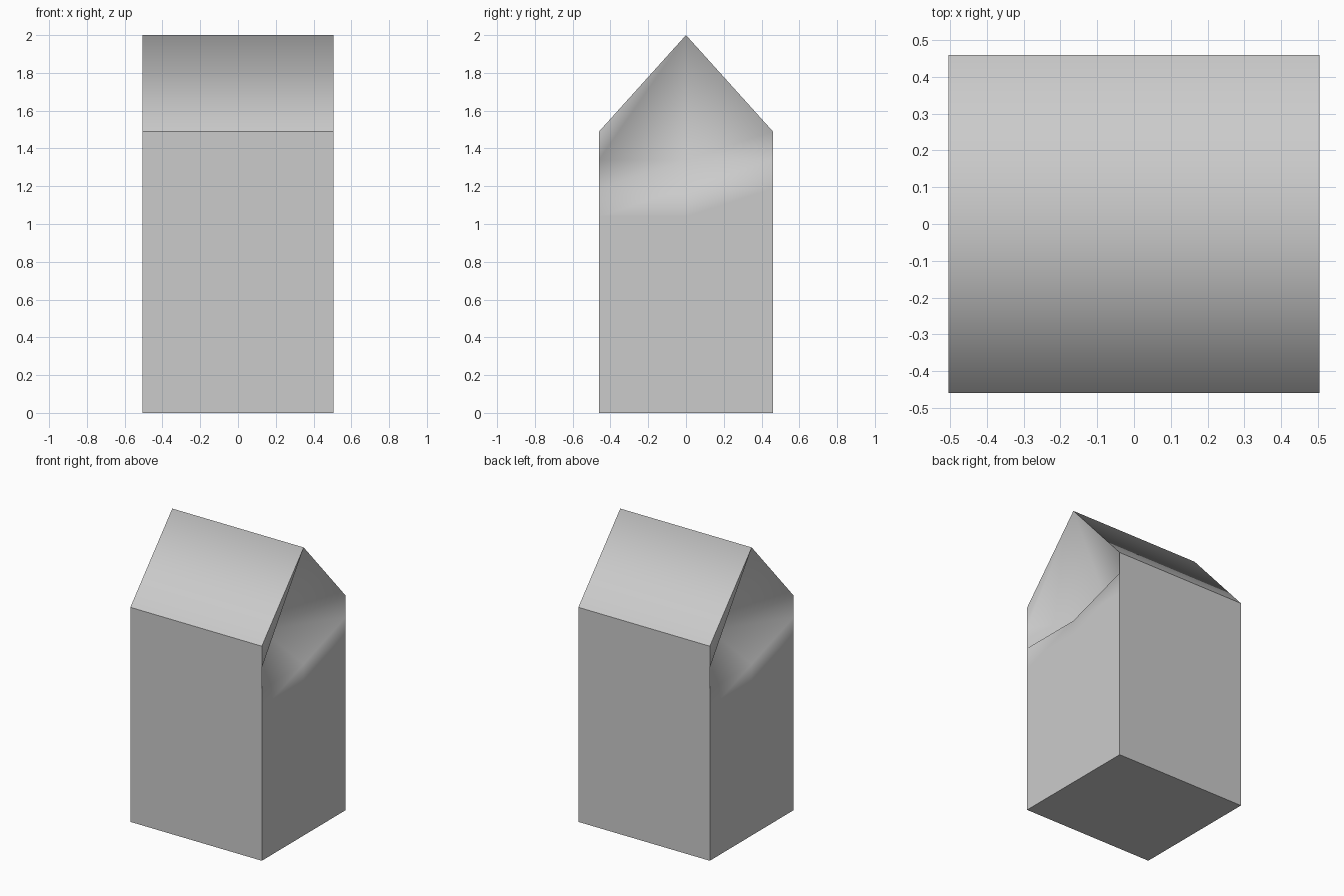
import bpy, bmesh

if "Cube" in bpy.data.objects:
    bpy.data.objects.remove(bpy.data.objects["Cube"])

W, D = 0.505, 0.46                         # half width, half depth
EAVE, RIDGE, FOLD = 1.49, 2.0, 0.32        # fold = how far the end is tucked in
LEVELS = [0, 1.04, 1.19, 1.34, EAVE]

bm = bmesh.new()
cache = {}


def vert(x, y, z):
    key = (round(x, 4), round(y, 4), round(z, 4))
    if key not in cache:
        cache[key] = bm.verts.new(key)
    return cache[key]


def face(verts, group):
    f = bm.faces.new(verts)
    f.material_index = group
    f.smooth = True


# tucked-in gable ends: the same half-turn copy on each side
for group, s in enumerate((1, -1)):
    left = [vert(s * W, -s * D, z) for z in LEVELS]
    right = [vert(s * W, s * D, z) for z in LEVELS]
    mid = [vert(s * W, 0, z) for z in LEVELS[:3]]
    mid += [vert(s * (W - FOLD), 0, LEVELS[3]), vert(s * W, 0, RIDGE)]
    for a, b in ((left, mid), (mid, right)):
        for i in range(len(LEVELS) - 1):
            face((a[i], b[i], b[i + 1]), group)
            face((a[i], b[i + 1], a[i + 1]), group)

# front and back walls with the sloping roof panels
for group, s in enumerate((1, -1), 2):
    wall = [vert(-s * W, -s * D, z) for z in reversed(LEVELS)]
    wall += [vert(s * W, -s * D, z) for z in LEVELS]
    face(wall, group)
    face((wall[0], wall[-1], vert(s * W, 0, RIDGE), vert(-s * W, 0, RIDGE)), 4)

# base
face([vert(-W, -D, 0), vert(-W, 0, 0), vert(-W, D, 0),
      vert(W, D, 0), vert(W, 0, 0), vert(W, -D, 0)], 5)

# panels shade smoothly inside, with hard folds between them
bm.normal_update()
for e in bm.edges:
    e.smooth = len({f.material_index for f in e.link_faces}) == 1
for f in bm.faces:
    f.material_index = 0

mesh = bpy.data.meshes.new("carton")
bm.to_mesh(mesh)
bm.free()
carton = bpy.data.objects.new("carton", mesh)
bpy.context.collection.objects.link(carton)
